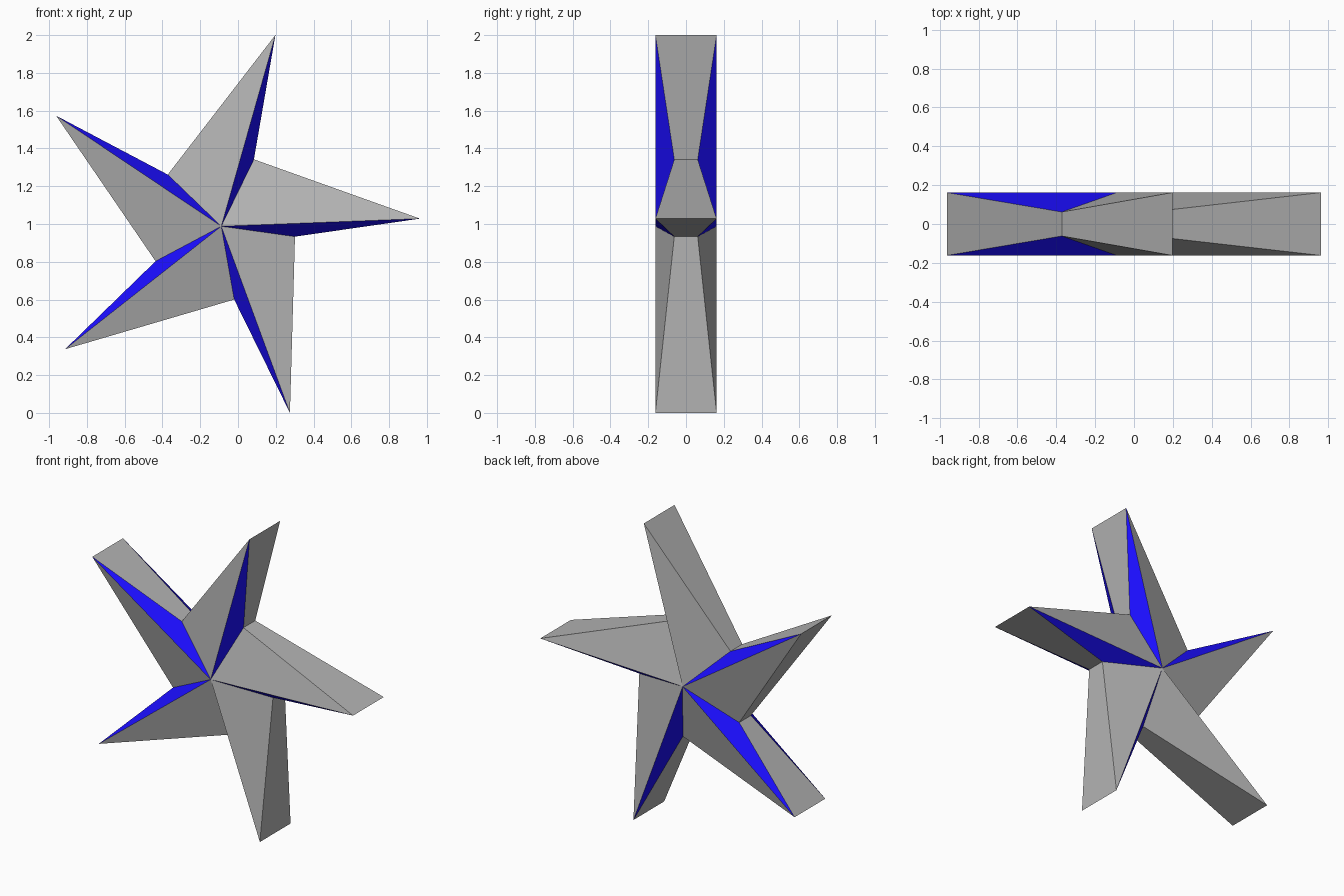
import bpy, bmesh, math

if "Cube" in bpy.data.objects:
    bpy.data.objects.remove(bpy.data.objects["Cube"])

R_TIP, R_VALLEY = 1.0525, 0.394
TIP_ANGLE, VALLEY_ANGLE = 2.2, -8.0
CX, CZ = -0.0885, 0.988
Y_RIDGE, Y_VALLEY = 0.162, 0.062


def material(name, color):
    mat = bpy.data.materials.new(name)
    mat.diffuse_color = color
    mat.use_nodes = True
    mat.node_tree.nodes["Principled BSDF"].inputs["Base Color"].default_value = mat.diffuse_color
    return mat


def polar(radius, degrees, y):
    a = math.radians(degrees)
    return (CX + radius * math.cos(a), y, CZ + radius * math.sin(a))


bm = bmesh.new()

# Front and back rings of points: hub, five tips and five skewed valleys
hub, tips, valleys = {}, {}, {}
for s in (-1, 1):
    hub[s] = bm.verts.new((CX, s * Y_RIDGE, CZ))
    tips[s] = [bm.verts.new(polar(R_TIP, TIP_ANGLE + 72 * k, s * Y_RIDGE)) for k in range(5)]
    valleys[s] = [bm.verts.new(polar(R_VALLEY, VALLEY_ANGLE + 72 * k, s * Y_VALLEY)) for k in range(5)]

for k in range(5):
    n = (k + 1) % 5
    for s in (-1, 1):
        # Narrow blue facet and wide grey facet of each arm
        bm.faces.new((hub[s], valleys[s][k], tips[s][k])).material_index = 1
        bm.faces.new((hub[s], tips[s][k], valleys[s][n]))
    # Rim walls joining front and back
    bm.faces.new((valleys[-1][k], tips[-1][k], tips[1][k], valleys[1][k]))
    bm.faces.new((tips[-1][k], valleys[-1][n], valleys[1][n], tips[1][k]))

bmesh.ops.recalc_face_normals(bm, faces=bm.faces)
mesh = bpy.data.meshes.new("faceted_star")
bm.to_mesh(mesh)
bm.free()
mesh.materials.append(material("grey", (0.46, 0.46, 0.46, 1)))
mesh.materials.append(material("blue", (0.011, 0.004, 1.0, 1)))
star = bpy.data.objects.new("faceted_star", mesh)
bpy.context.collection.objects.link(star)
